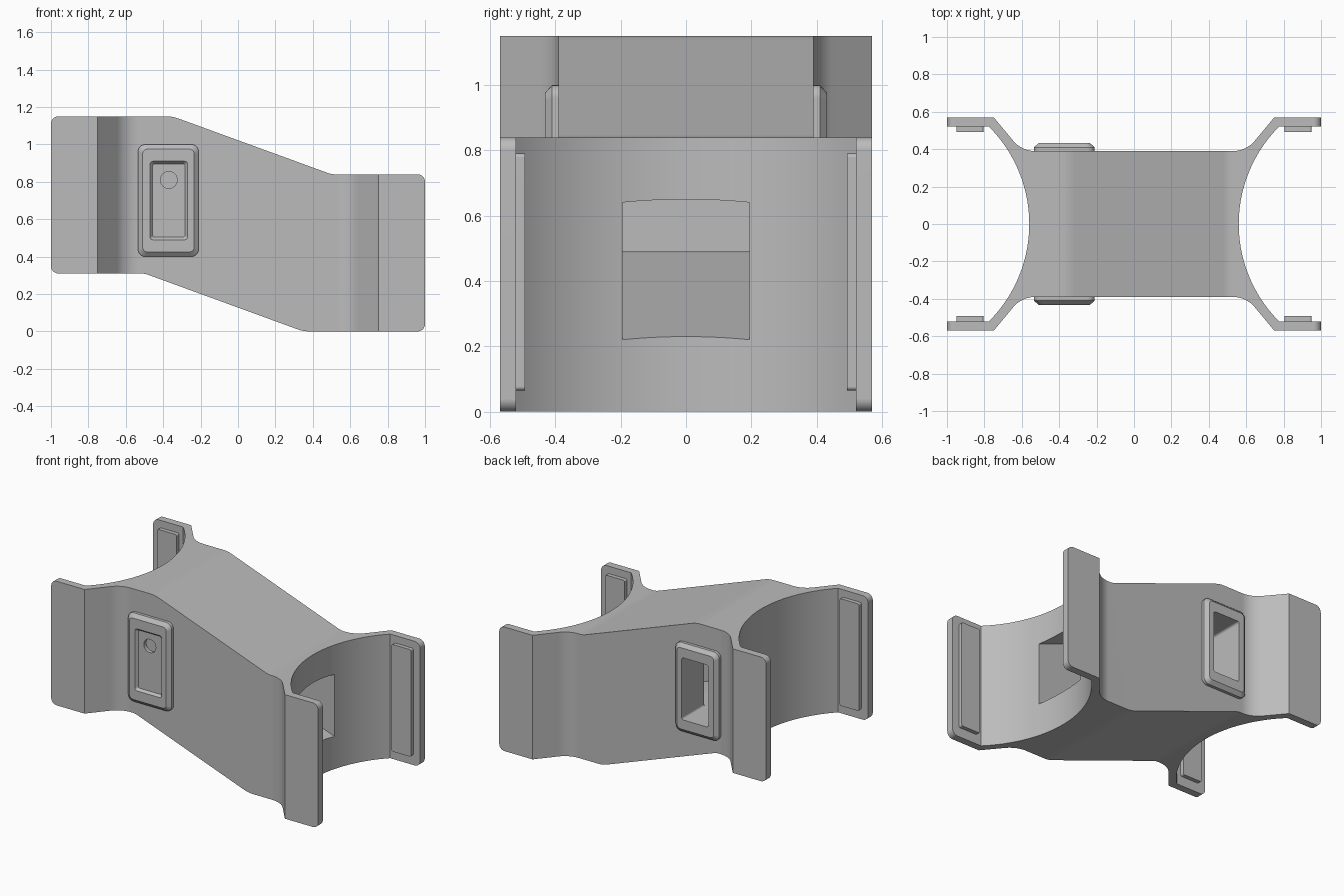
import bpy
import bmesh
import math
from mathutils import Vector

cube = bpy.data.objects.get("Cube")
if cube:
    bpy.data.objects.remove(cube, do_unlink=True)

grey = bpy.data.materials.new("plain grey")
grey.use_nodes = True
grey.diffuse_color = (0.5, 0.5, 0.5, 1)
grey.node_tree.nodes["Principled BSDF"].inputs["Base Color"].default_value = (0.5, 0.5, 0.5, 1)


def fillet(corners, steps=8):
    """Round each (a, b, radius) corner of an outline."""
    out = []
    for i, (a, b, r) in enumerate(corners):
        p = Vector((a, b))
        if r == 0:
            out.append(p)
            continue
        u = (Vector(corners[i - 1][:2]) - p).normalized()
        v = (Vector(corners[(i + 1) % len(corners)][:2]) - p).normalized()
        half = u.angle(v) / 2
        centre = p + (u + v).normalized() * r / math.sin(half)
        start = p + u * r / math.tan(half) - centre
        end = p + v * r / math.tan(half) - centre
        sweep = start.angle_signed(end)
        for k in range(steps + 1):
            t = -sweep * k / steps
            c, s = math.cos(t), math.sin(t)
            out.append(centre + Vector((start.x * c - start.y * s, start.x * s + start.y * c)))
    return out


def rounded_box(x0, x1, z0, z1, r, inset=0):
    x0, x1, z0, z1 = x0 + inset, x1 - inset, z0 + inset, z1 - inset
    return fillet([(x0, z0, r), (x1, z0, r), (x1, z1, r), (x0, z1, r)], 5)


def loft(name, levels, axis="Y"):
    """Join matching outlines placed at successive depths into a solid."""
    bm = bmesh.new()
    rings = []
    for t, pts in levels:
        rings.append([bm.verts.new((p.x, t, p.y) if axis == "Y" else (p.x, p.y, t)) for p in pts])
    n = len(rings[0])
    for lower, upper in zip(rings, rings[1:]):
        for i in range(n):
            j = (i + 1) % n
            bm.faces.new((lower[i], lower[j], upper[j], upper[i]))
    bm.faces.new(rings[0])
    bm.faces.new(rings[-1])
    bmesh.ops.recalc_face_normals(bm, faces=bm.faces)
    mesh = bpy.data.meshes.new(name)
    bm.to_mesh(mesh)
    bm.free()
    mesh.materials.append(grey)
    obj = bpy.data.objects.new(name, mesh)
    bpy.context.collection.objects.link(obj)
    return obj


def select(obj):
    bpy.ops.object.select_all(action="DESELECT")
    obj.select_set(True)
    bpy.context.view_layer.objects.active = obj


def boolean(obj, tool, operation="DIFFERENCE"):
    mod = obj.modifiers.new("cut", "BOOLEAN")
    mod.operation = operation
    mod.solver = "EXACT"
    mod.object = tool
    select(obj)
    bpy.ops.object.modifier_apply(modifier=mod.name)


def finish(obj):
    select(obj)
    bpy.ops.object.shade_smooth_by_angle(angle=math.radians(25))
    mod = obj.modifiers.new("even shading", "WEIGHTED_NORMAL")
    mod.keep_sharp = True


# Body plan: hollow round ends with straight flanges
RADIUS, CENTRE = 0.736, 1.296
reach = math.asin(0.52 / RADIUS)
end_arc = []
for k in range(49):
    a = reach * (1 - k / 24)
    end_arc.append((CENTRE - RADIUS * math.cos(a), RADIUS * math.sin(a), 0))
back_edge = [(0.6, 0.39, 0.15), (0.75, 0.57, 0), (1, 0.57, 0), (1, 0.52, 0)]
front_edge = [(x, -y, r) for x, y, r in reversed(back_edge)]
right_half = back_edge + end_arc + front_edge
left_half = [(-x, -y, r) for x, y, r in right_half]
plan = fillet(right_half + left_half)
body = loft("clamp_body", [(-0.1, plan), (1.3, plan)], "Z")

# Stepped side profile
side = fillet([(-1, 0.31, 0.04), (-0.5, 0.31, 0.12), (0.35, 0, 0.2), (1, 0, 0.04),
               (1, 0.84, 0.04), (0.5, 0.84, 0.12), (-0.35, 1.15, 0.2), (-1, 1.15, 0.04)])
profile = loft("profile_tool", [(-0.7, side), (0.7, side)])
boolean(body, profile, "INTERSECT")

# Raised plates on both faces
PLATE = (-0.535, -0.21, 0.4, 1.0)
OPENING = (-0.47, -0.27, 0.49, 0.91)
plates = {}
for name, s in (("front_plate", -1), ("back_plate", 1)):
    outer = rounded_box(*PLATE, 0.04)
    inner = rounded_box(*PLATE, 0.025, 0.025)
    plates[name] = loft(name, [(s * 0.37, outer), (s * 0.41, outer), (s * 0.432, inner)])

# Sloping channel from the right end to an inner chamber
channel_side = fillet([(0.8, 0.142, 0), (0.8, 0.562, 0), (-0.15, 0.91, 0.1),
                       (-0.47, 0.91, 0), (-0.47, 0.49, 0), (-0.15, 0.49, 0.1)])
channel = loft("channel_tool", [(-0.195, channel_side), (0.195, channel_side)])
boolean(body, channel)

# Window from the back into the chamber
window_side = rounded_box(*OPENING, 0.015)
window = loft("window_tool", [(0.1, window_side), (0.5, window_side)])
boolean(body, window)
boolean(plates["back_plate"], window)

# Shallow front panel with a round dimple
recess = loft("recess_tool", [(-0.45, rounded_box(*OPENING, 0.015)),
                              (-0.432, rounded_box(*OPENING, 0.015)),
                              (-0.415, rounded_box(*OPENING, 0.01, 0.014))])
boolean(plates["front_plate"], recess)
ring = [Vector((-0.37 + 0.045 * math.cos(k * math.tau / 32),
                0.81 + 0.045 * math.sin(k * math.tau / 32))) for k in range(32)]
dimple = loft("dimple_tool", [(-0.45, ring), (-0.385, ring)])
boolean(plates["front_plate"], dimple)

for tool in (profile, channel, window, recess, dimple):
    bpy.data.objects.remove(tool, do_unlink=True)
for part in (body, *plates.values()):
    finish(part)

# Grip pads inside the four flanges
for x_name, sx, base in (("left", 1, 0), ("right", -1, 0.31)):
    for y_name, sy in (("front", -1), ("back", 1)):
        x0, x1 = sorted((sx * 0.805, sx * 0.95))
        area = (x0, x1, base + 0.065, base + 0.79)
        pad = loft(f"{y_name}_{x_name}_pad", [(sy * 0.53, rounded_box(*area, 0.012)),
                                              (sy * 0.493, rounded_box(*area, 0.012))])
        finish(pad)
